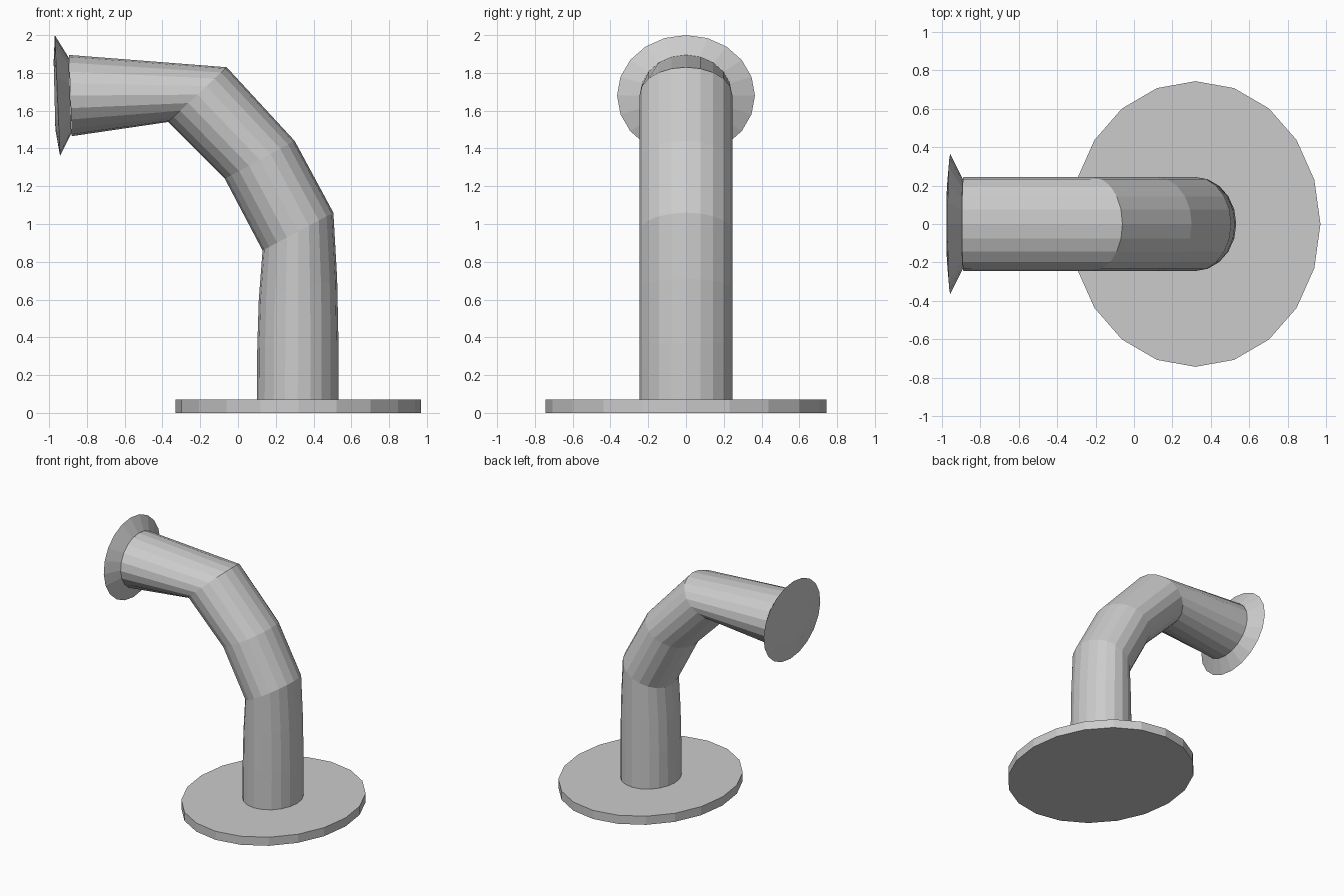
import bpy, bmesh
from math import sin, cos, tau

if "Cube" in bpy.data.objects:
    bpy.data.objects.remove(bpy.data.objects["Cube"])

SIDES = 20

def loft(name, rings):
    """Skin elliptical rings; each ring is (inner x, inner z, outer x, outer z, y radius)."""
    bm = bmesh.new()
    loops = []
    for xa, za, xb, zb, ry in rings:
        cx, cz, hx, hz = (xa + xb) / 2, (za + zb) / 2, (xb - xa) / 2, (zb - za) / 2
        loops.append([bm.verts.new((cx + hx * cos(tau * i / SIDES),
                                    ry * sin(tau * i / SIDES),
                                    cz + hz * cos(tau * i / SIDES)))
                      for i in range(SIDES)])
    for a, b in zip(loops, loops[1:]):
        for i in range(SIDES):
            j = (i + 1) % SIDES
            bm.faces.new((a[i], a[j], b[j], b[i]))
    bm.faces.new(loops[0][::-1])
    bm.faces.new(loops[-1])
    bmesh.ops.recalc_face_normals(bm, faces=bm.faces)
    mesh = bpy.data.meshes.new(name)
    bm.to_mesh(mesh)
    bm.free()
    obj = bpy.data.objects.new(name, mesh)
    bpy.context.collection.objects.link(obj)
    return obj

# Oval floor plate
loft("base_plate", [(-0.33, 0, 0.97, 0, 0.743), (-0.33, 0.07, 0.97, 0.07, 0.743)])

# Bent pipe
R = 0.245
loft("bent_pipe", [
    (0.10, 0.05, 0.532, 0.05, R),
    (0.102, 0.35, 0.532, 0.37, R),
    (0.11, 0.60, 0.525, 0.71, R),
    (0.13, 0.86, 0.505, 1.06, R),
    (-0.07, 1.24, 0.30, 1.44, R),
    (-0.37, 1.54, -0.06, 1.83, R),
    (-0.88, 1.465, -0.895, 1.895, R),
])

# Flared mouth with a slightly raised closed face
loft("flared_mouth", [
    (-0.882, 1.48, -0.896, 1.88, 0.23),
    (-0.942, 1.36, -0.970, 2.00, 0.365),
    (-0.967, 1.50, -0.976, 1.86, 0.21),
])
